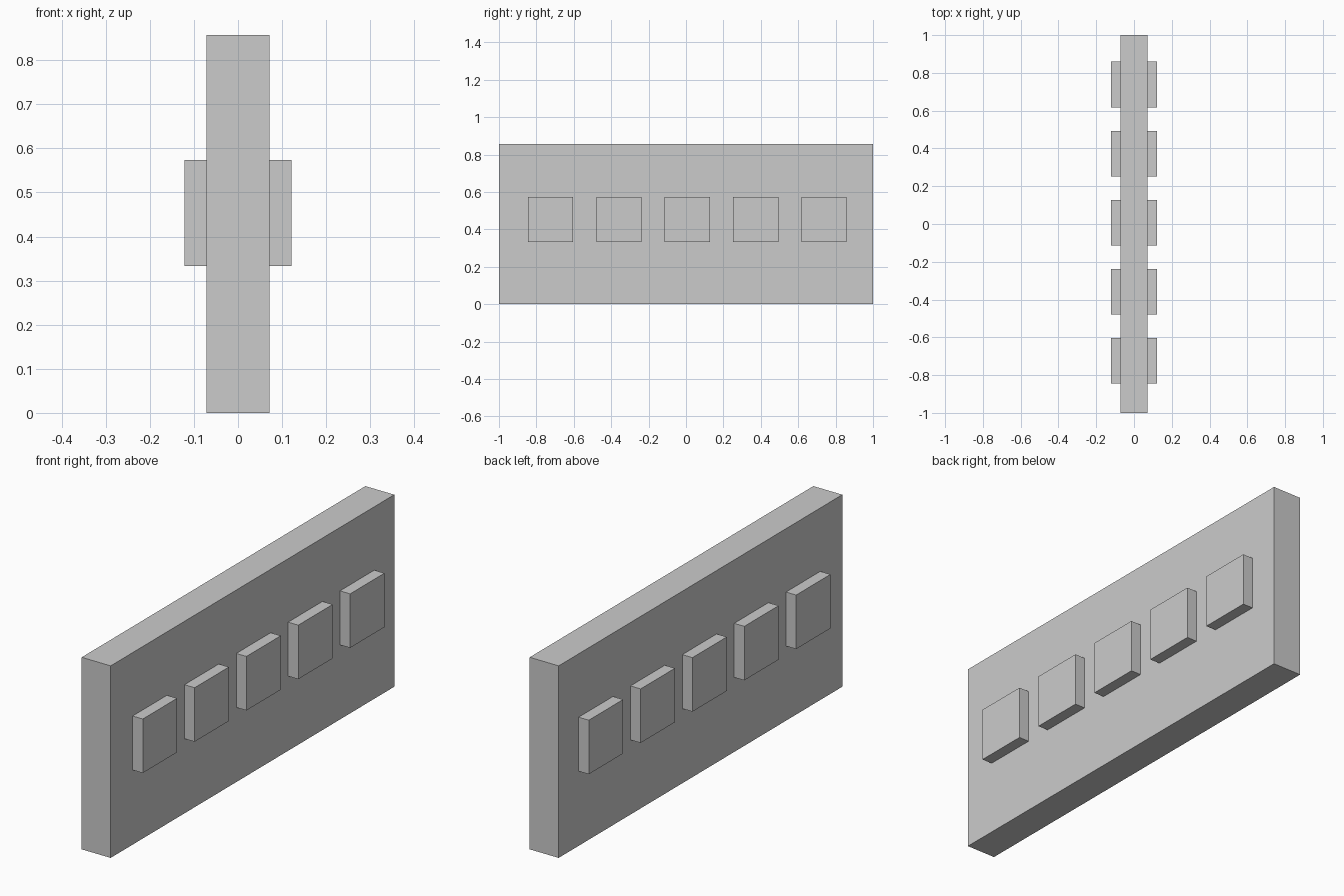
import bpy

if "Cube" in bpy.data.objects:
    bpy.data.objects.remove(bpy.data.objects["Cube"])

WALL = (0.143, 2.0, 0.857)      # thickness, length, height
BLOCK = (0.05, 0.242, 0.241)    # projection, width, height
BLOCK_Z = 0.4535
ROW_CENTRE, SPACING = 0.007, 0.3655


def box(name, size, centre):
    bpy.ops.mesh.primitive_cube_add(size=1, location=centre)
    obj = bpy.context.object
    obj.name = name
    obj.scale = size
    bpy.ops.object.transform_apply(location=False, rotation=False, scale=True)
    return obj


# Upright slab
wall = box("wall_slab", WALL, (0, 0, WALL[2] / 2))

# Row of five raised blocks, mirrored onto both faces of the slab
for i in range(5):
    y = ROW_CENTRE + (i - 2) * SPACING
    block = box(f"raised_block_{i + 1}", BLOCK,
                ((WALL[0] + BLOCK[0]) / 2, y, BLOCK_Z))
    mirror = block.modifiers.new("both_faces", 'MIRROR')
    mirror.use_axis = (True, False, False)
    mirror.mirror_object = wall
